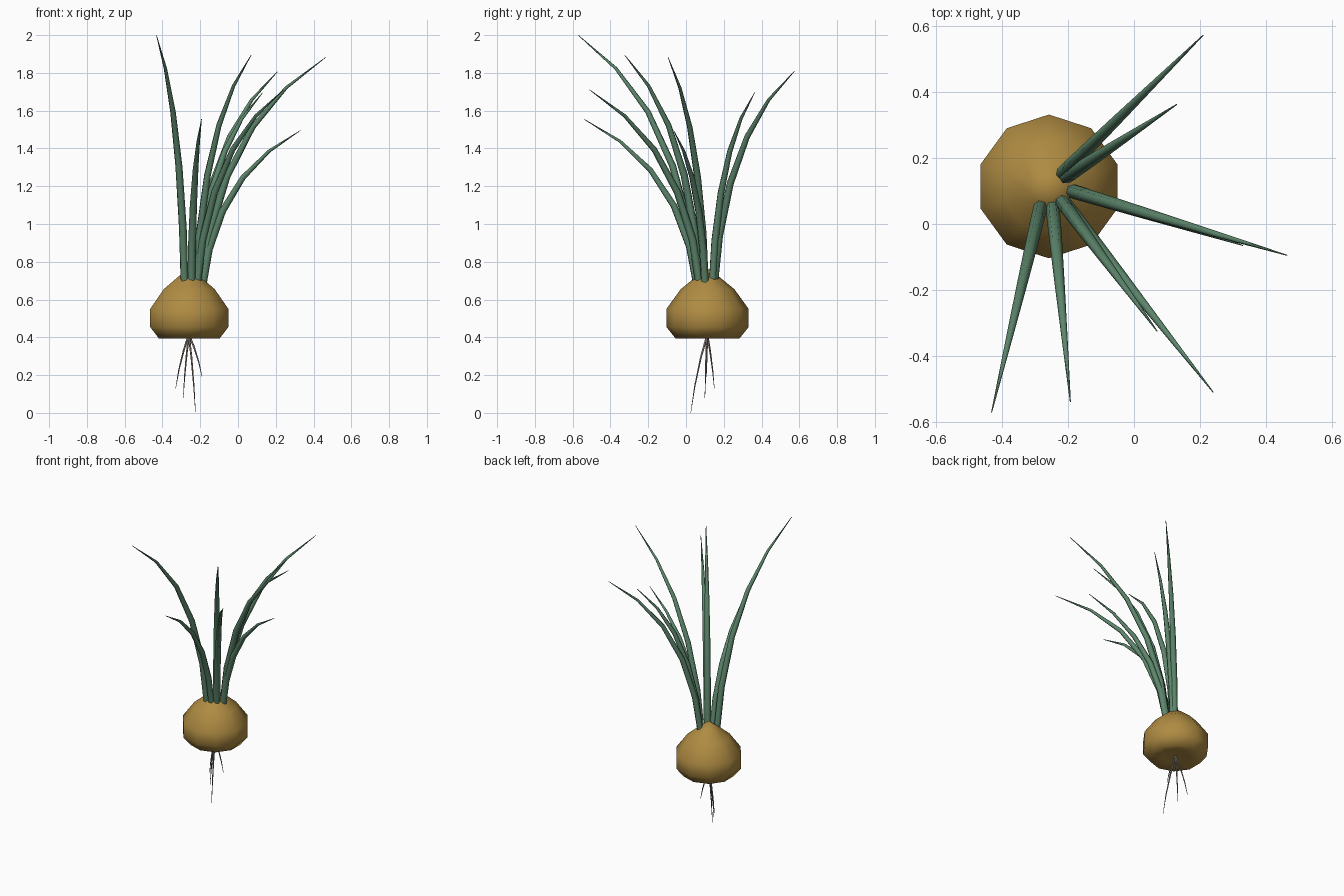
import bpy, bmesh, math
from mathutils import Vector

if "Cube" in bpy.data.objects:
    bpy.data.objects.remove(bpy.data.objects["Cube"])


def material(name, color):
    m = bpy.data.materials.new(name)
    m.diffuse_color = (*color, 1)
    m.use_nodes = True
    m.node_tree.nodes["Principled BSDF"].inputs["Base Color"].default_value = m.diffuse_color
    return m


GOLD = material("bulb_skin", (0.43, 0.26, 0.055))
GREEN = material("leaf_green", (0.11, 0.24, 0.15))
PALE = material("root_grey", (0.26, 0.22, 0.20))


def finish(name, bm, mat, angle):
    bmesh.ops.recalc_face_normals(bm, faces=bm.faces)
    me = bpy.data.meshes.new(name)
    bm.to_mesh(me)
    bm.free()
    me.materials.append(mat)
    ob = bpy.data.objects.new(name, me)
    bpy.context.collection.objects.link(ob)
    bpy.ops.object.select_all(action='DESELECT')
    ob.select_set(True)
    bpy.context.view_layer.objects.active = ob
    bpy.ops.object.shade_smooth_by_angle(angle=math.radians(angle))


def skin(bm, rings):
    """Join successive rings; a ring of one vertex is a pole."""
    for a, b in zip(rings, rings[1:]):
        n = max(len(a), len(b))
        for i in range(n):
            j = (i + 1) % n
            quad = [a[i % len(a)], a[j % len(a)], b[j % len(b)], b[i % len(b)]]
            bm.faces.new(list(dict.fromkeys(quad)))


def tube(name, pts, radii, sides, mat):
    """Tapered tube along a path, capped at both ends."""
    bm = bmesh.new()
    rings = []
    for i, (p, r) in enumerate(zip(pts, radii)):
        d = (pts[min(i + 1, len(pts) - 1)] - pts[max(i - 1, 0)]).normalized()
        flat = pts[-1] - pts[0]
        u = Vector((-flat.y, flat.x, 0)).normalized()
        v = d.cross(u)
        rings.append([bm.verts.new(p + r * (math.cos(t) * u + math.sin(t) * v))
                      for t in (math.tau * k / sides for k in range(sides))])
    skin(bm, rings)
    bm.faces.new(rings[0])
    bm.faces.new(rings[-1])
    finish(name, bm, mat, 75)


def path(base, tip, out, along):
    """Bent path: fractions travelled outward and vertically."""
    b, t = Vector(base), Vector(tip)
    d = t - b
    return [b + Vector((d.x * h, d.y * h, d.z * z)) for h, z in zip(out, along)]


# Ten-sided bulb with a pointed crown and dimpled underside
bm = bmesh.new()
rings = []
for r, z in [(0, .415), (.09, .405), (.17, .395), (.218, .455), (.218, .55),
             (.142, .655), (.06, .722), (0, .765)]:
    n = 10 if r else 1
    rings.append([bm.verts.new((-.258 + r * math.cos(math.pi / 2 + math.tau * k / 10),
                                .114 + r * math.sin(math.pi / 2 + math.tau * k / 10), z))
                  for k in range(n)])
skin(bm, rings)
finish("bulb", bm, GOLD, 65)

# Arching leaves: base x, y then tip x, y, z
leaves = [
    (-.22, .15, .21, .573, 1.808), (-.21, .14, .13, .363, 1.695),
    (-.19, .10, .465, -.095, 1.883), (-.185, .10, .33, -.065, 1.495),
    (-.215, .07, .24, -.51, 1.71), (-.22, .07, .07, -.325, 1.895),
    (-.247, .055, -.193, -.54, 1.555), (-.283, .055, -.432, -.571, 2.0),
]
for i, (bx, by, tx, ty, tz) in enumerate(leaves):
    pts = path((bx, by, .69), (tx, ty, tz),
               (0, .06, .20, .41, .68, 1), (0, .22, .47, .69, .865, 1))
    tube(f"leaf_{i + 1}", pts, (.021, .021, .019, .015, .009, .0015), 6, GREEN)

# Thin roots spreading below the bulb
for i, tip in enumerate([(-.33, .15, .13), (-.29, .10, .08),
                         (-.225, .025, 0), (-.19, .108, .19)]):
    pts = path((-.26, .112, .412), tip, (0, .38, .75, 1), (0, .28, .65, 1))
    tube(f"root_{i + 1}", pts, (.006, .005, .0035, .001), 5, PALE)
